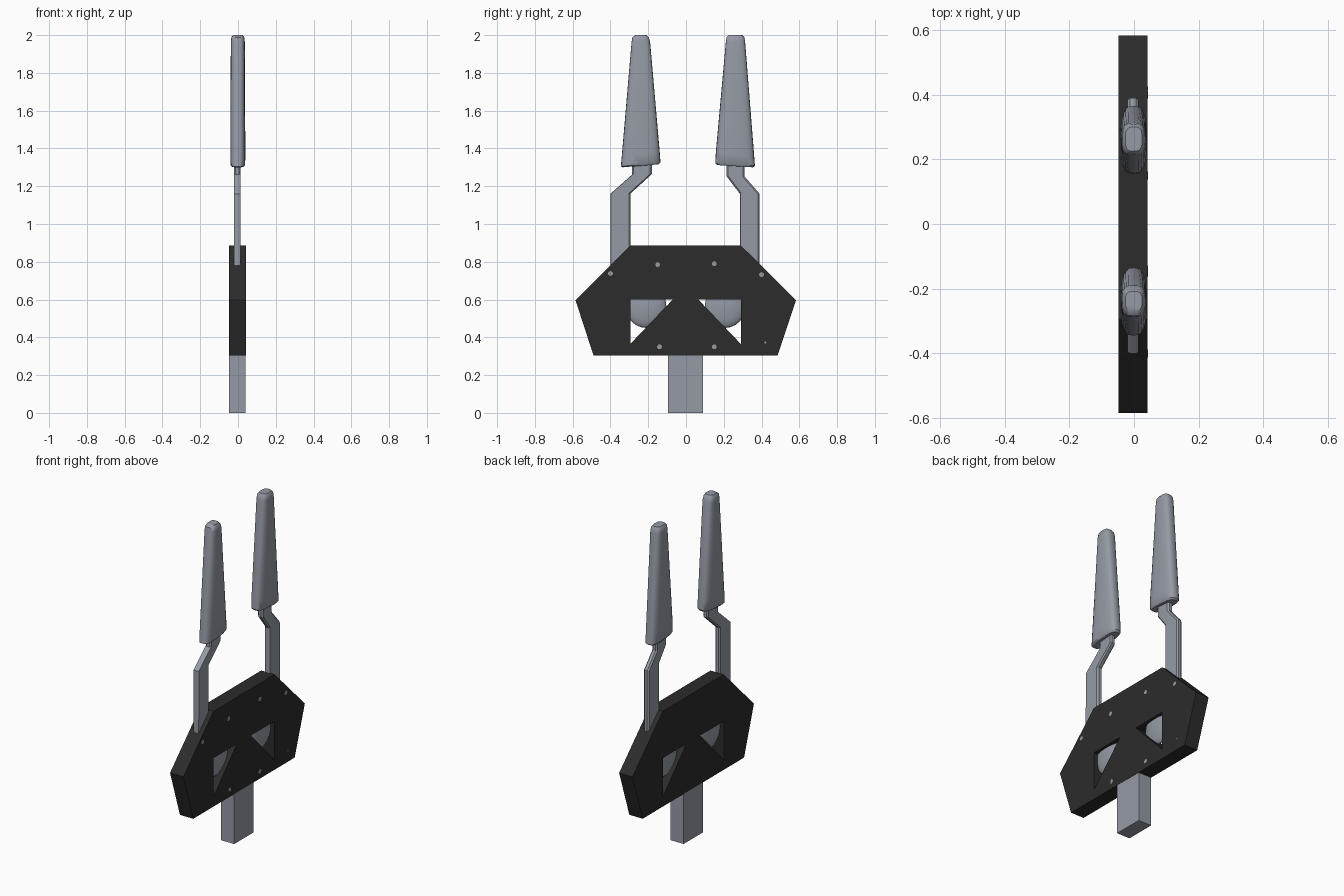
import bpy, bmesh, math
from mathutils import Matrix

if "Cube" in bpy.data.objects:
    bpy.data.objects.remove(bpy.data.objects["Cube"])


def material(name, rgb):
    m = bpy.data.materials.new(name)
    m.diffuse_color = (*rgb, 1)
    m.use_nodes = True
    m.node_tree.nodes["Principled BSDF"].inputs["Base Color"].default_value = m.diffuse_color
    return m


BLACK = material("matte black", (0.025, 0.025, 0.025))
STEEL = material("steel grey", (0.30, 0.325, 0.375))
# local x, y, z -> world y, z, x
SIDE = Matrix(((0, 0, 1, 0), (1, 0, 0, 0), (0, 1, 0, 0), (0, 0, 0, 1)))


def select(ob):
    bpy.ops.object.select_all(action='DESELECT')
    ob.select_set(True)
    bpy.context.view_layer.objects.active = ob


def from_bmesh(name, bm, mat, smooth=False):
    bmesh.ops.recalc_face_normals(bm, faces=bm.faces)
    me = bpy.data.meshes.new(name)
    bm.to_mesh(me)
    bm.free()
    me.materials.append(mat)
    ob = bpy.data.objects.new(name, me)
    bpy.context.collection.objects.link(ob)
    if smooth:
        select(ob)
        bpy.ops.object.shade_smooth_by_angle(angle=math.radians(40))
    return ob


def plate(name, loops, half, mat, x=-0.003):
    """Extrude outlines given as (y, z) points; inner loops become holes."""
    cu = bpy.data.curves.new(name, 'CURVE')
    cu.dimensions, cu.fill_mode, cu.extrude = '2D', 'BOTH', half
    for pts in loops:
        sp = cu.splines.new('POLY')
        sp.points.add(len(pts) - 1)
        for p, (y, z) in zip(sp.points, pts):
            p.co = (y, z, 0, 1)
        sp.use_cyclic_u = True
    ob = bpy.data.objects.new(name, cu)
    bpy.context.collection.objects.link(ob)
    select(ob)
    bpy.ops.object.convert(target='MESH')
    ob = bpy.context.object
    bm = bmesh.new()
    bm.from_mesh(ob.data)
    bmesh.ops.remove_doubles(bm, verts=bm.verts, dist=1e-4)
    bm.transform(Matrix.Translation((x, 0, 0)) @ SIDE)
    bpy.data.objects.remove(ob)
    for f in bm.faces:
        f.smooth = False
        f.material_index = 0
    return from_bmesh(name, bm, mat)


def blade(name, sections):
    """Loft rounded sections: (y0, y1, z0, z1, half thickness)."""
    bm = bmesh.new()
    n, rings = 24, []
    for y0, y1, z0, z1, t in sections:
        ring = []
        for i in range(n):
            a = 2 * math.pi * i / n
            c, s = math.cos(a), math.sin(a)
            u = math.copysign(abs(c) ** 0.65, c)
            v = math.copysign(abs(s) ** 0.65, s)
            k = (u + 1) / 2
            ring.append(bm.verts.new((v * t - 0.001, y0 + (y1 - y0) * k,
                                      z0 + (z1 - z0) * k)))
        rings.append(ring)
    for a, b in zip(rings, rings[1:]):
        for i in range(n):
            j = (i + 1) % n
            bm.faces.new((a[i], a[j], b[j], b[i]))
    bm.faces.new(rings[0])
    bm.faces.new(rings[-1])
    return from_bmesh(name, bm, STEEL, True)


# Angular body plate with two triangular windows
plate("body_plate", [
    [(-0.49, 0.305), (0.485, 0.305), (0.583, 0.597), (0.292, 0.885),
     (-0.295, 0.885), (-0.585, 0.597)],
    [(-0.295, 0.6), (-0.07, 0.6), (-0.295, 0.365)],
    [(0.065, 0.6), (0.29, 0.6), (0.29, 0.365)]], 0.045, BLACK)

# Handle
plate("handle", [[(-0.095, 0), (0.09, 0), (0.09, 0.32), (-0.095, 0.32)]],
      0.044, STEEL)

# Bent arms rising out of the plate
arms = {
    "left_arm": [(-0.4, 0.7), (-0.4, 1.16), (-0.285, 1.262), (-0.285, 1.33),
                 (-0.18, 1.33), (-0.18, 1.265), (-0.295, 1.16), (-0.295, 0.7)],
    "right_arm": [(0.39, 0.7), (0.39, 1.16), (0.31, 1.252), (0.31, 1.33),
                  (0.215, 1.33), (0.215, 1.252), (0.285, 1.16), (0.285, 0.7)]}
for name, pts in arms.items():
    arm = plate(name, [pts], 0.017, STEEL)
    bev = arm.modifiers.new("chamfer", 'BEVEL')
    bev.width, bev.segments, bev.limit_method = 0.008, 1, 'ANGLE'
    bev.angle_limit = math.radians(60)

# Tapered blades
blade("left_blade", [
    (-0.335, -0.145, 1.300, 1.316, 0.032), (-0.345, -0.135, 1.305, 1.328, 0.039),
    (-0.340, -0.139, 1.36, 1.38, 0.040), (-0.288, -0.190, 1.965, 1.965, 0.037),
    (-0.284, -0.196, 1.988, 1.985, 0.034), (-0.268, -0.208, 2.0, 2.0, 0.026)])
blade("right_blade", [
    (0.165, 0.355, 1.312, 1.300, 0.032), (0.155, 0.365, 1.322, 1.308, 0.039),
    (0.158, 0.361, 1.38, 1.36, 0.040), (0.211, 0.313, 1.965, 1.965, 0.037),
    (0.215, 0.309, 1.99, 1.988, 0.034), (0.225, 0.300, 2.0, 2.0, 0.026)])

# Rounded discs seen inside the windows
for name, y in (("left_disc", -0.212), ("right_disc", 0.208)):
    bm = bmesh.new()
    bmesh.ops.create_uvsphere(bm, u_segments=24, v_segments=12, radius=1)
    bm.transform(Matrix.Translation((-0.003, y, 0.565))
                 @ Matrix.Diagonal((0.03, 0.108, 0.115, 1)))
    from_bmesh(name, bm, STEEL, True)

# Small rivets nearly flush with the right side of the plate
rivets = [(-0.4, 0.738), (-0.15, 0.785), (0.15, 0.79), (0.4, 0.732),
          (-0.14, 0.35), (0.15, 0.35), (0.42, 0.373)]
for i, (y, z) in enumerate(rivets):
    bm = bmesh.new()
    r = 0.006 if i == 6 else 0.013
    bmesh.ops.create_cone(bm, cap_ends=True, segments=10, radius1=r, radius2=r,
                          depth=0.01)
    bm.transform(Matrix.Translation((0.038, y, z)) @ SIDE)
    from_bmesh("rivet_%d" % (i + 1), bm, STEEL)
